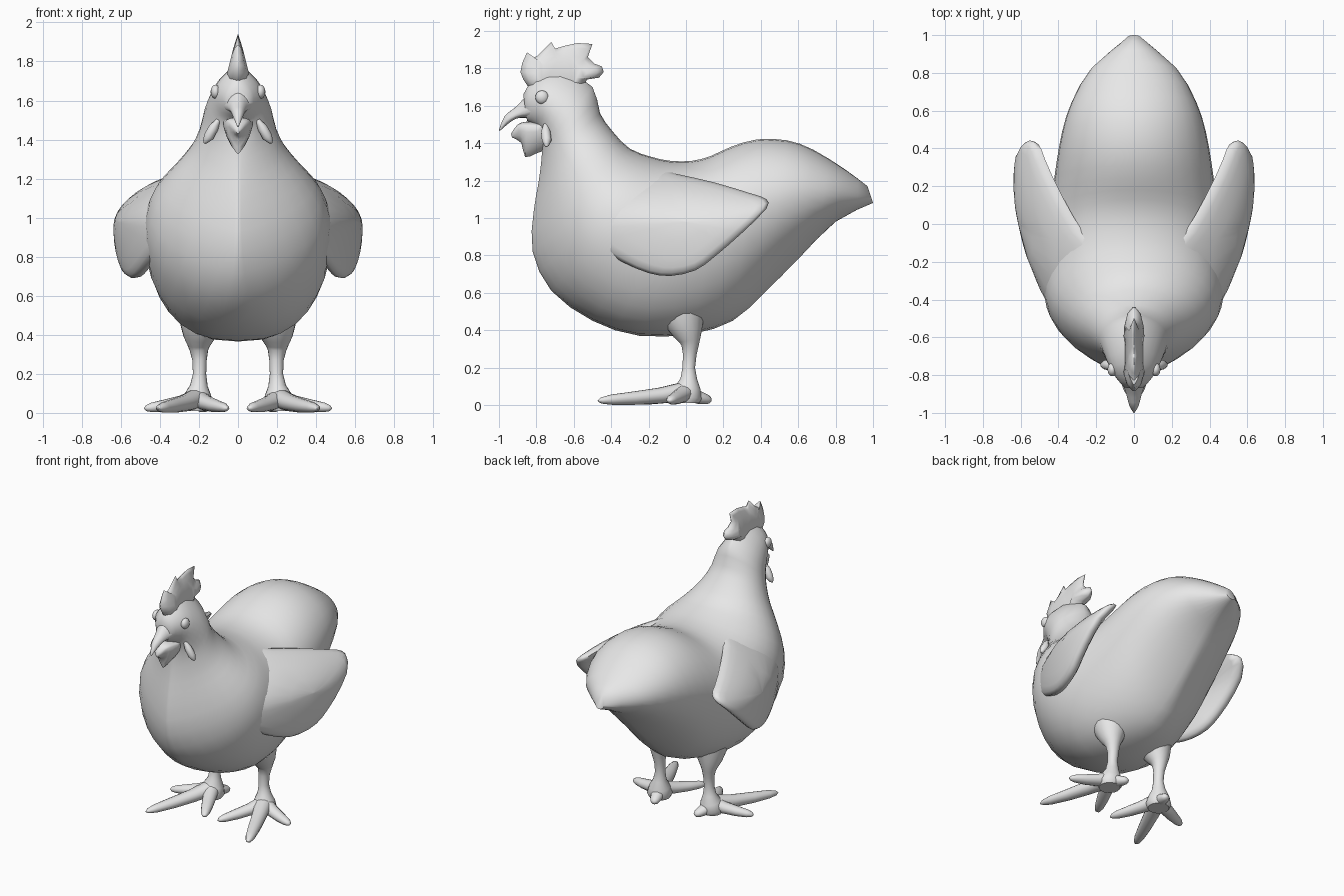
import bpy, bmesh, math
from mathutils import Vector

grey = bpy.data.materials.new("plain grey")
grey.diffuse_color = (0.8, 0.8, 0.8, 1)


def finish(name, bm, mirror=False, angle=50):
    """Turn a bmesh into a named, smooth-shaded object."""
    bmesh.ops.recalc_face_normals(bm, faces=bm.faces)
    mesh = bpy.data.meshes.new(name)
    bm.to_mesh(mesh)
    bm.free()
    mesh.materials.append(grey)
    ob = bpy.data.objects.new(name, mesh)
    bpy.context.collection.objects.link(ob)
    bpy.ops.object.select_all(action='DESELECT')
    ob.select_set(True)
    bpy.context.view_layer.objects.active = ob
    bpy.ops.object.shade_smooth_by_angle(angle=math.radians(angle))
    if mirror:
        mod = ob.modifiers.new("mirror", 'MIRROR')
        mod.use_mirror_merge = False
    return ob


def skin(bm, rings):
    """Bridge rings of points with quads and close the ends."""
    vs = [[bm.verts.new(p) for p in r] for r in rings]
    n = len(vs[0])
    for a, b in zip(vs, vs[1:]):
        for i in range(n):
            j = (i + 1) % n
            bm.faces.new((a[i], a[j], b[j], b[i]))
    bm.faces.new(vs[0])
    bm.faces.new(vs[-1])


def refine(rows, steps):
    """Catmull-Rom interpolation of parameter rows."""
    out = []
    for k in range(len(rows) - 1):
        p = [rows[max(0, min(len(rows) - 1, k + d))] for d in (-1, 0, 1, 2)]
        for s in range(steps):
            t = s / steps
            out.append([0.5 * (2 * b + (c - a) * t + (2 * a - 5 * b + 4 * c - d) * t * t
                               + (3 * b - a - 3 * c + d) * t ** 3) for a, b, c, d in zip(*p)])
    return out + [list(rows[-1])]


def loft(name, rows, steps=2, seg=32, angle=50):
    """Rows: top y,z / bottom y,z / half width / widest fraction / upper, lower pointedness."""
    rows = [tuple(r) + (1,) * (8 - len(r)) for r in rows]
    rings = []
    for ty, tz, by, bz, w, m, pu, pl in refine(rows, steps):
        ring = []
        for i in range(seg):
            t = 2 * math.pi * i / seg
            c, s = math.cos(t), math.sin(t)
            f = m * (1 - c) if c > 0 else m - (1 - m) * c
            x = math.copysign(w * abs(s) ** (pu if c > 0 else pl), s)
            ring.append((x, ty + (by - ty) * f, tz + (bz - tz) * f))
        rings.append(ring)
    bm = bmesh.new()
    skin(bm, rings)
    return finish(name, bm, angle=angle)


def tube(bm, path, seg=14, flat=1.0):
    """Path: x, y, z, radius."""
    rings = []
    for k, p in enumerate(path):
        a, b = path[max(0, k - 1)], path[min(len(path) - 1, k + 1)]
        d = Vector(b[:3]) - Vector(a[:3])
        side = d.cross(Vector((0, 1, 0) if abs(d.z) > d.length * 0.8 else (0, 0, 1))).normalized()
        up = side.cross(d).normalized()
        rings.append([Vector(p[:3]) + p[3] * (side * math.cos(2 * math.pi * i / seg)
                      + up * flat * math.sin(2 * math.pi * i / seg)) for i in range(seg)])
    skin(bm, rings)


# Head, neck, body and tail in one loft
loft("body", [
    (-0.87, 1.66, -0.85, 1.52, 0.055, 0.5),
    (-0.80, 1.76, -0.79, 1.48, 0.11, 0.5, 1.7, 1.1),
    (-0.66, 1.79, -0.77, 1.43, 0.145, 0.55, 2.0, 1.2),
    (-0.50, 1.70, -0.77, 1.36, 0.175, 0.52, 1.5, 1.3),
    (-0.46, 1.56, -0.775, 1.29, 0.20, 0.48, 1.1, 1.5),
    (-0.39, 1.46, -0.79, 1.18, 0.25, 0.46, 1, 1.7),
    (-0.30, 1.37, -0.815, 1.03, 0.34, 0.43, 1, 1.9),
    (-0.18, 1.325, -0.82, 0.82, 0.43, 0.43, 1, 1.8),
    (-0.08, 1.305, -0.72, 0.61, 0.475, 0.46, 1, 1.35),
    (0.03, 1.305, -0.50, 0.45, 0.48, 0.48, 1, 0.95),
    (0.13, 1.33, -0.25, 0.37, 0.465, 0.48, 1, 0.78),
    (0.24, 1.38, 0.03, 0.38, 0.435, 0.44, 1, 0.8),
    (0.38, 1.42, 0.25, 0.45, 0.41, 0.41, 1, 1.1),
    (0.54, 1.415, 0.42, 0.60, 0.38, 0.41, 1, 1.4),
    (0.68, 1.365, 0.60, 0.78, 0.33, 0.43, 1, 1.5),
    (0.85, 1.26, 0.80, 0.98, 0.225, 0.5, 1, 1.3),
    (0.97, 1.17, 1.0, 1.08, 0.035, 0.6)])

# Upper beak, hooked at the tip
loft("upper_beak", [
    (-0.79, 1.72, -0.79, 1.52, 0.10, 0.6, 1.4),
    (-0.87, 1.635, -0.86, 1.535, 0.055, 0.7, 1.3),
    (-0.92, 1.585, -0.91, 1.53, 0.038, 0.7),
    (-0.97, 1.545, -0.955, 1.50, 0.025, 0.6),
    (-1.0, 1.47, -0.995, 1.465, 0.004, 0.5)], seg=18)

# Lower beak with hanging wattle
loft("wattle", [
    (-0.75, 1.51, -0.76, 1.36, 0.075, 0.15, 1, 1.7),
    (-0.79, 1.51, -0.80, 1.345, 0.075, 0.15, 1, 1.7),
    (-0.85, 1.515, -0.86, 1.325, 0.065, 0.15, 1, 1.7),
    (-0.90, 1.50, -0.88, 1.40, 0.045, 0.2, 1, 1.5),
    (-0.935, 1.45, -0.93, 1.43, 0.008, 0.5)], seg=18)

# Comb: toothed outline, thick at the scalp and thin at the tips
outline = [(-0.83, 1.68), (-0.87, 1.74), (-0.885, 1.78), (-0.875, 1.83), (-0.85, 1.885),
           (-0.825, 1.85), (-0.79, 1.87), (-0.72, 1.94), (-0.70, 1.905), (-0.65, 1.92),
           (-0.58, 1.935), (-0.50, 1.93), (-0.525, 1.86), (-0.49, 1.825), (-0.45, 1.81),
           (-0.44, 1.78), (-0.465, 1.75), (-0.53, 1.74), (-0.56, 1.66)]
bm = bmesh.new()
layers = []
for side, scale, grow in ((-1, 0.6, 1), (-1, 0.85, 0.75), (-1, 1, 0.15),
                          (1, 1, 0.15), (1, 0.85, 0.75), (1, 0.6, 1)):
    layers.append([])
    for y, z in outline:
        y, z = -0.67 + (y + 0.67) * scale, 1.76 + (z - 1.76) * scale
        layers[-1].append((side * grow * (0.006 + 0.05 * min(1, (1.94 - z) / 0.2)), y, z))
skin(bm, layers)
bmesh.ops.triangulate(bm, faces=[f for f in bm.faces if len(f.verts) > 4])
finish("comb", bm, angle=75)

# Eyes
bm = bmesh.new()
bmesh.ops.create_uvsphere(bm, u_segments=16, v_segments=10, radius=0.036)
for v in bm.verts:
    v.co = (v.co.x * 0.7 + 0.115, v.co.y - 0.77, v.co.z + 1.645)
finish("eyes", bm, mirror=True)

# Ear lobes
bm = bmesh.new()
tube(bm, [(0.10, -0.75, 1.50, 0.012), (0.125, -0.75, 1.46, 0.025), (0.15, -0.745, 1.415, 0.026),
          (0.167, -0.745, 1.39, 0.014), (0.172, -0.745, 1.38, 0.004)])
finish("ear_lobes", bm, mirror=True)


# Wings: leaf outline laid on a bulging surface, front edge sunk into the body
def wing_x(y, z):
    dy, dz = max(0, 0.25 - y), z - 0.95
    return 0.64 - 0.4 * dy * dy - (3.6 if dz > 0 else 0.4) * dz * dz


edge = refine([(-0.56, 1.0), (-0.42, 1.18), (-0.20, 1.265), (-0.05, 1.235), (0.15, 1.19),
               (0.35, 1.13), (0.43, 1.10), (0.43, 1.05), (0.30, 0.92), (0.15, 0.79),
               (0.05, 0.72), (-0.08, 0.69), (-0.20, 0.705), (-0.35, 0.77), (-0.50, 0.87),
               (-0.56, 1.0)], 2)[:-1]
rings = []
for f, inset in ((0.02, 0), (0.35, 0), (0.65, 0), (0.85, 0.002), (0.95, 0.008), (1, 0.026),
                 (0.98, 0.056), (0.87, 0.08), (0.5, 0.10), (0.02, 0.11)):
    ring = []
    for y, z in edge:
        y, z = y * f, 0.98 + (z - 0.98) * f
        ring.append((wing_x(y, z) - inset, y, z))
    rings.append(ring)
bm = bmesh.new()
skin(bm, rings)
finish("wings", bm, mirror=True, angle=70)

# Short thighs flaring into the belly, and shanks
bm = bmesh.new()
tube(bm, [(0.18, -0.02, 0.52, 0.13), (0.19, -0.01, 0.45, 0.11), (0.20, 0.01, 0.385, 0.08),
          (0.20, 0.02, 0.345, 0.058), (0.20, 0.022, 0.32, 0.047), (0.197, 0.02, 0.27, 0.037),
          (0.197, 0.015, 0.20, 0.034), (0.20, 0.015, 0.14, 0.045), (0.205, 0.01, 0.09, 0.07),
          (0.21, 0, 0.04, 0.085), (0.21, 0, 0.01, 0.07)], seg=18)
finish("legs", bm, mirror=True)

# Four toes on each foot
bm = bmesh.new()
for tx, ty, r in ((0.41, -0.47, 0.05), (0.48, -0.09, 0.046), (0.055, -0.31, 0.046), (0.165, 0.135, 0.046)):
    path = []
    for t, h, k in ((0, 0.075, 1.2), (0.3, 0.05, 1), (0.6, 0.036, 0.85), (0.85, 0.028, 0.65),
                    (0.96, 0.024, 0.4), (1, 0.022, 0.1)):
        path.append((0.21 + (tx - 0.21) * t, ty * t, h, r * k))
    tube(bm, path, flat=0.85)
for v in bm.verts:
    v.co.z = max(v.co.z, 0)
finish("toes", bm, mirror=True)
